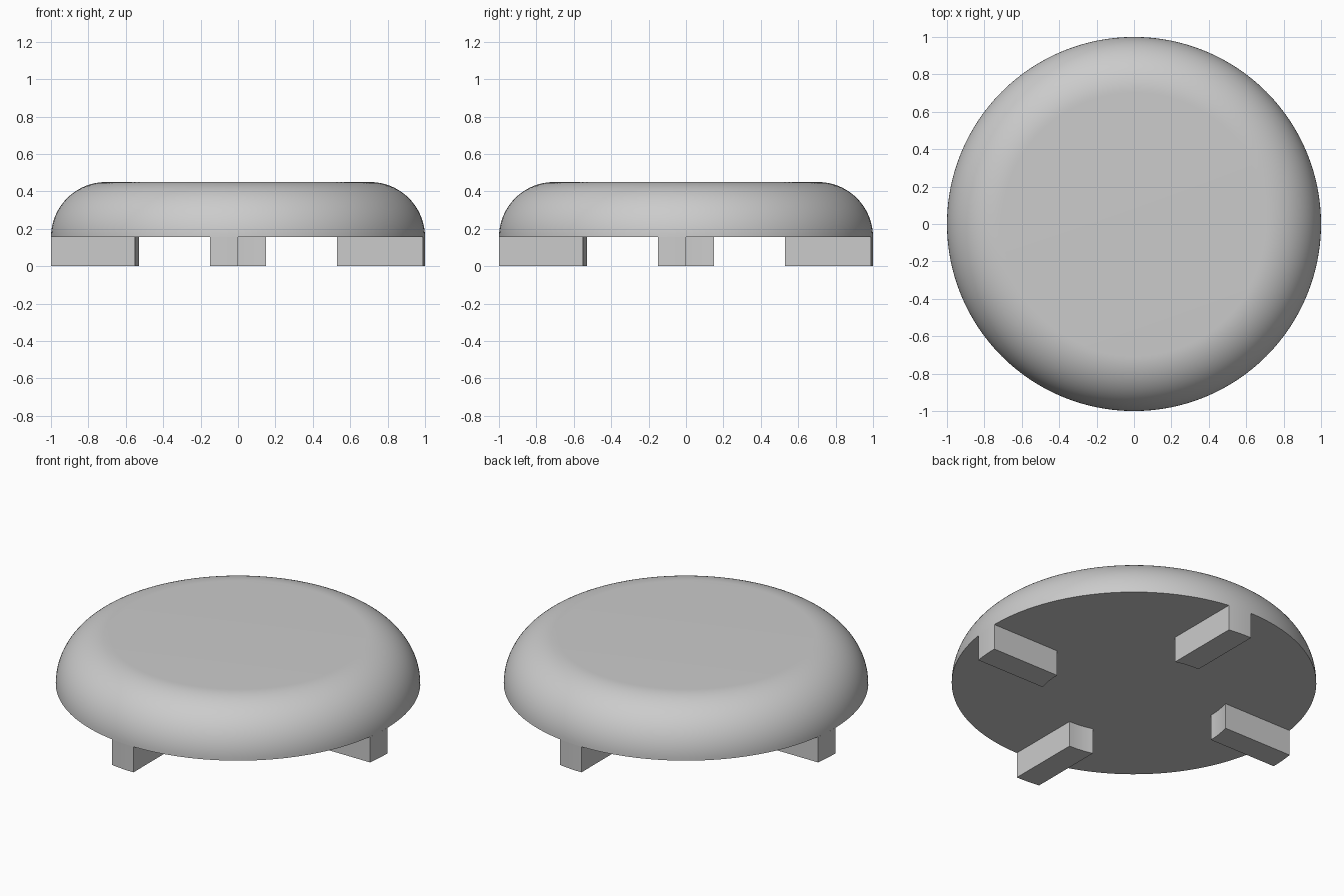
import bpy, bmesh, math

if "Cube" in bpy.data.objects:
    bpy.data.objects.remove(bpy.data.objects["Cube"], do_unlink=True)

BASE, TOP, R = 0.155, 0.45, 1.0      # underside height, top height, disc radius
ROUND = TOP - BASE                   # edge rounding radius
INNER, WIDTH = 0.55, 0.15            # foot inner radius and width

grey = bpy.data.materials.new("plain grey")
grey.use_nodes = True
colour = (0.6, 0.6, 0.6, 1)
grey.diffuse_color = colour
grey.node_tree.nodes["Principled BSDF"].inputs["Base Color"].default_value = colour


def finish(bm, name):
    """Turn a bmesh into a grey object with smooth curves and sharp edges."""
    bmesh.ops.recalc_face_normals(bm, faces=bm.faces)
    mesh = bpy.data.meshes.new(name)
    bm.to_mesh(mesh)
    bm.free()
    mesh.materials.append(grey)
    obj = bpy.data.objects.new(name, mesh)
    bpy.context.collection.objects.link(obj)
    bpy.ops.object.select_all(action='DESELECT')
    obj.select_set(True)
    bpy.context.view_layer.objects.active = obj
    bpy.ops.object.shade_smooth_by_angle(angle=math.radians(30))
    return obj


# Disc body: a quarter-round profile spun around z, capped flat at both ends
bm = bmesh.new()
steps = 24
profile = []
for i in range(steps + 1):
    a = math.pi / 2 * i / steps
    profile.append(bm.verts.new((R - ROUND + ROUND * math.cos(a), 0,
                                 BASE + ROUND * math.sin(a))))
edges = [bm.edges.new(pair) for pair in zip(profile, profile[1:])]
bmesh.ops.spin(bm, geom=profile + edges, cent=(0, 0, 0), axis=(0, 0, 1),
               angle=math.tau, steps=128, use_merge=True)
bmesh.ops.remove_doubles(bm, verts=bm.verts, dist=1e-5)
bmesh.ops.holes_fill(bm, edges=[e for e in bm.edges if e.is_boundary], sides=0)
finish(bm, "disc_body")


def arc(radius, steps=6):
    """Points on a circle about the centre, across the width of a foot."""
    xs = [WIDTH * i / steps for i in range(steps + 1)]
    return [(x, math.sqrt(radius ** 2 - x ** 2)) for x in xs]


# Feet: parallel-sided bars with arc ends, each set to one side of its axis
for i, name in enumerate(("back_foot", "right_foot", "front_foot", "left_foot")):
    bm = bmesh.new()
    outline = arc(R) + arc(INNER)[::-1]
    face = bm.faces.new([bm.verts.new((x, y, 0)) for x, y in outline])
    solid = bmesh.ops.extrude_face_region(bm, geom=[face])
    raised = [v for v in solid["geom"] if isinstance(v, bmesh.types.BMVert)]
    bmesh.ops.translate(bm, verts=raised, vec=(0, 0, BASE))
    foot = finish(bm, name)
    foot.rotation_euler.z = i * math.pi / 2
